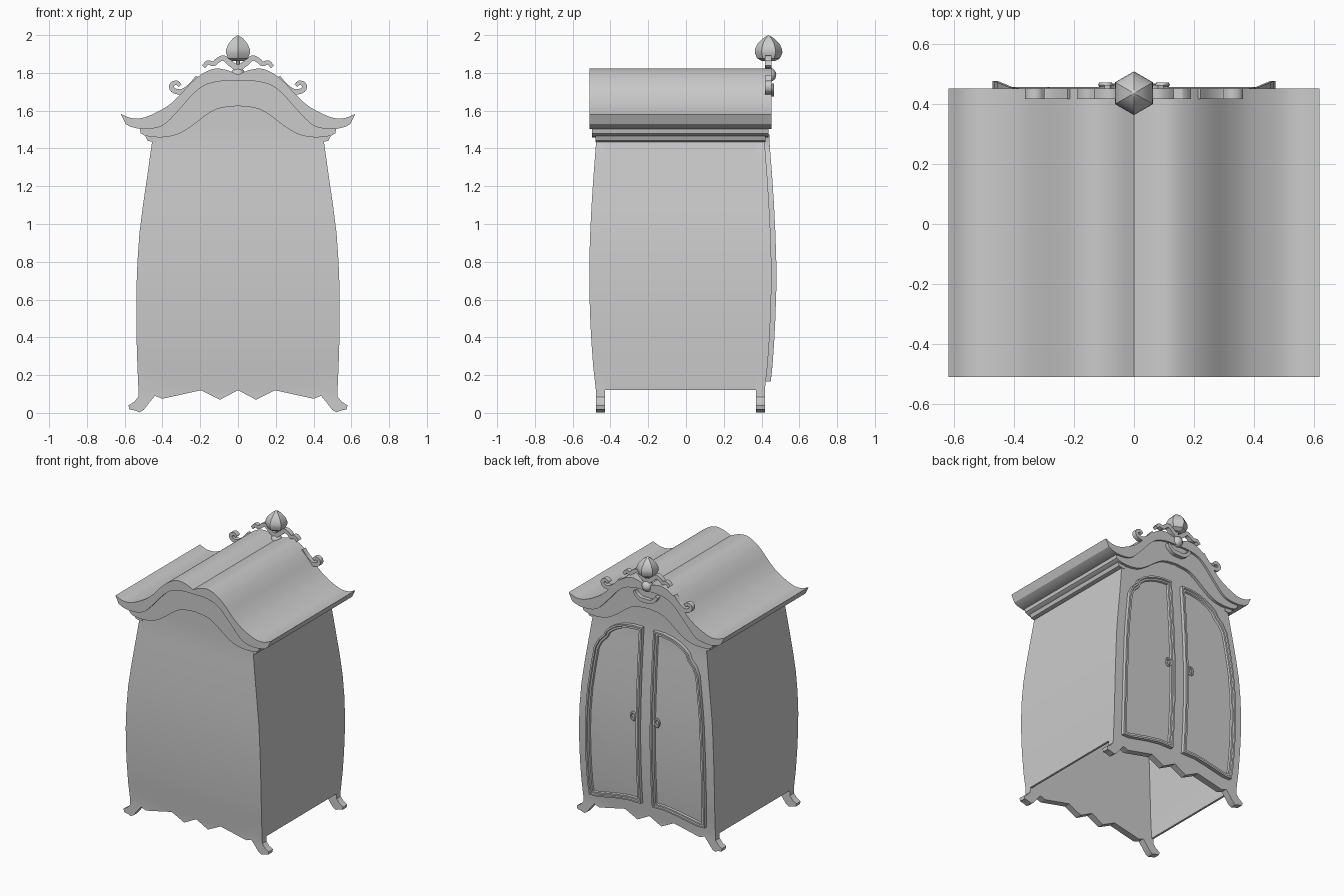
import bpy, bmesh, math
from mathutils import Vector

if "Cube" in bpy.data.objects:
    bpy.data.objects.remove(bpy.data.objects["Cube"])

grey = bpy.data.materials.new("plain_grey")
grey.use_nodes = True
grey.diffuse_color = (0.6, 0.6, 0.6, 1)
grey.node_tree.nodes["Principled BSDF"].inputs["Base Color"].default_value = (0.6, 0.6, 0.6, 1)

MID_Y = -0.03
LEVELS = [0.12, 0.25, 0.38, 0.5, 0.65, 0.8, 0.95, 1.1, 1.25, 1.35, 1.435]
parts = []


def finish(name, bm):
    bmesh.ops.recalc_face_normals(bm, faces=bm.faces)
    mesh = bpy.data.meshes.new(name)
    bm.to_mesh(mesh)
    bm.free()
    mesh.materials.append(grey)
    obj = bpy.data.objects.new(name, mesh)
    bpy.context.collection.objects.link(obj)
    parts.append(obj)
    return obj


def smooth(pts, steps=5):
    """Catmull-Rom curve through the points."""
    p = [Vector(q) for q in pts]
    p = [2 * p[0] - p[1]] + p + [2 * p[-1] - p[-2]]
    out = []
    for a, b, c, d in zip(p, p[1:], p[2:], p[3:]):
        for i in range(steps):
            t = i / steps
            out.append(0.5 * (2 * b + (c - a) * t + (2 * a - 5 * b + 4 * c - d) * t * t
                              + (3 * b - a - 3 * c + d) * t ** 3))
    return [tuple(q) for q in out + [p[-2]]]


def profile(pts):
    """Function giving the first coordinate at a height on the curve."""
    curve = smooth(pts, 4)

    def at(z):
        if z <= curve[0][1]:
            return curve[0][0]
        for (a, za), (b, zb) in zip(curve, curve[1:]):
            if z <= zb:
                return a + (b - a) * (z - za) / (zb - za)
        return curve[-1][0]
    return at


half_depth = profile([(0.447, 0.12), (0.466, 0.3), (0.481, 0.6), (0.481, 0.85),
                      (0.467, 1.15), (0.446, 1.435)])
half_width = profile([(0.527, 0.12), (0.536, 0.35), (0.538, 0.65), (0.522, 0.95),
                      (0.488, 1.2), (0.455, 1.435)])


def mirrored(half):
    return half + [(-x, z) for x, z in reversed(half) if abs(x) > 1e-5]


def prism(name, outline, y0, y1, bow=0, insets=()):
    """Extruded outline; bow = 1 or -1 bends it over the back or front of the body."""
    bm = bmesh.new()
    face = bm.faces.new([bm.verts.new((x, y0, z)) for x, z in outline])
    ext = bmesh.ops.extrude_face_region(bm, geom=[face], use_keep_orig=True)["geom"]
    bmesh.ops.translate(bm, vec=(0, y1 - y0, 0),
                        verts=[v for v in ext if isinstance(v, bmesh.types.BMVert)])
    bmesh.ops.recalc_face_normals(bm, faces=bm.faces)
    cap = [f for f in ext if isinstance(f, bmesh.types.BMFace)][0]
    for width, depth in insets:
        bmesh.ops.inset_individual(bm, faces=[cap], thickness=width, depth=depth,
                                   use_even_offset=True)
    bmesh.ops.triangulate(bm, faces=bm.faces)
    if bow:
        for z in LEVELS:
            bmesh.ops.bisect_plane(bm, geom=bm.verts[:] + bm.edges[:] + bm.faces[:],
                                   plane_co=(0, 0, z), plane_no=(0, 0, 1), dist=1e-5)
        for v in bm.verts:
            v.co.y = MID_Y + bow * (half_depth(v.co.z) + v.co.y)
    return finish(name, bm)


def ribbon(name, path, width, y0, y1):
    """Flat scroll of constant width along a curve, tapering a little at the end."""
    pts = [Vector(p) for p in smooth(path, 4)]
    left, right = [], []
    for i, p in enumerate(pts):
        t = (pts[min(i + 1, len(pts) - 1)] - pts[max(i - 1, 0)]).normalized()
        n = Vector((-t.y, t.x)) * width * 0.5 * (1 - 0.35 * i / len(pts))
        left.append(p + n)
        right.append(p - n)
    bm = bmesh.new()
    grid = [[bm.verts.new((q.x, y, q.y)) for q in side]
            for side, y in ((left, y0), (right, y0), (right, y1), (left, y1))]
    for a, b in zip(grid, grid[1:] + grid[:1]):
        for i in range(len(pts) - 1):
            bm.faces.new((a[i], a[i + 1], b[i + 1], b[i]))
    for end in (0, -1):
        bm.faces.new([g[end] for g in grid])
    return finish(name, bm)


def lathe(name, rings, sides, loc, turn=0.0):
    bm = bmesh.new()
    loops = [[bm.verts.new((loc[0] + r * math.cos(turn + k * math.tau / sides),
                            loc[1] + r * math.sin(turn + k * math.tau / sides), z))
              for k in range(sides)] for r, z in rings]
    for a, b in zip(loops, loops[1:]):
        for k in range(sides):
            j = (k + 1) % sides
            bm.faces.new((a[k], a[j], b[j], b[k]))
    bm.faces.new(loops[0])
    bm.faces.new(loops[-1])
    bmesh.ops.remove_doubles(bm, verts=bm.verts, dist=1e-5)
    return finish(name, bm)


# Gable curves, from the centre outwards
roof_top = smooth([(0, 1.79), (0.06, 1.815), (0.125, 1.822), (0.19, 1.795), (0.25, 1.746),
                   (0.32, 1.67), (0.39, 1.614), (0.49, 1.566), (0.56, 1.56), (0.62, 1.582)])
roof_under = smooth([(0, 1.758), (0.09, 1.756), (0.175, 1.735), (0.24, 1.685), (0.307, 1.61),
                     (0.386, 1.53), (0.45, 1.506), (0.52, 1.503)])
cornice_under = smooth([(0, 1.625), (0.1, 1.612), (0.17, 1.575), (0.25, 1.515),
                        (0.32, 1.475), (0.39, 1.46), (0.455, 1.46)])

# Roof and cornice
prism("roof", mirrored(roof_top + [(0.595, 1.53), (0.57, 1.515)] + roof_under[::-1]),
      -0.512, 0.452)
prism("cornice", mirrored(roof_under + [(0.515, 1.48), (0.495, 1.468)] + cornice_under[::-1]),
      -0.497, 0.437)
for s, side in ((1, "left"), (-1, "right")):
    prism(side + "_cornice_strip", [(s * x, z) for x, z in
          ((0.43, 1.465), (0.49, 1.465), (0.48, 1.442), (0.455, 1.435), (0.43, 1.435))],
          -0.48, 0.42)

# Front and back panels with their aprons and curled feet
edge = [(half_width(z), z) for z in reversed(LEVELS)]
foot = [(0.528, 0.085), (0.55, 0.058), (0.58, 0.04), (0.575, 0.018), (0.55, 0.014), (0.52, 0.003),
        (0.5, 0.015), (0.465, 0.06), (0.44, 0.09), (0.4, 0.075), (0.195, 0.12), (0.095, 0.07),
        (0, 0.12)]
panel = mirrored([(x, z + 0.02) for x, z in cornice_under[:-1]] + edge + foot)
prism("front_panel", panel, -0.047, 0, bow=-1)
prism("back_panel", panel, -0.047, 0, bow=1)

# Curved side walls
for s, side in ((1, "left"), (-1, "right")):
    bm = bmesh.new()
    rows = [[bm.verts.new((s * (half_width(z) - d), MID_Y + e * (half_depth(z) - 0.004), z))
             for d, e in ((0, -1), (0, 1), (0.015, 1), (0.015, -1))] for z in LEVELS]
    for a, b in zip(rows, rows[1:]):
        for k in range(4):
            bm.faces.new((a[k], a[k - 1], b[k - 1], b[k]))
    bm.faces.new(rows[0])
    bm.faces.new(rows[-1])
    finish(side + "_wall", bm)

# Doors with moulded frames and ring knobs
door = [(0.045, 0.21), (0.045, 1.475)] + smooth([(0.12, 1.475), (0.2, 1.46), (0.28, 1.425),
        (0.33, 1.385)], 3) + [(0.345, 1.35), (0.385, 1.31)]
door += [(half_width(z) - 0.065, z) for z in reversed(LEVELS[1:9])]
door += [(0.46, 0.165), (0.4, 0.165), (0.25, 0.195), (0.15, 0.21)]
for s, side in ((1, "left"), (-1, "right")):
    prism(side + "_door", [(s * x, z) for x, z in door], -0.01, 0.026, bow=1,
          insets=((0.012, 0), (0.004, -0.008), (0.012, 0), (0.004, -0.012)))
    bpy.ops.mesh.primitive_torus_add(major_segments=16, minor_segments=6, major_radius=0.021,
                                     minor_radius=0.008, rotation=(math.pi / 2, 0, 0),
                                     location=(s * 0.095, MID_Y + half_depth(0.835) + 0.014, 0.835))
    knob = bpy.context.object
    knob.name = side + "_door_knob"
    knob.scale = (0.85, 1.2, 1)
    knob.data.materials.append(grey)
    parts.append(knob)

# Crest ornament: finial, stem, ball and scrolls
FINIAL_Y = 0.437
lathe("finial", [(0.035, 1.863), (0.06, 1.877), (0.073, 1.905), (0.072, 1.925), (0.058, 1.955),
                 (0.03, 1.983), (0, 2.0)], 6, (0, FINIAL_Y), math.pi / 2)
lathe("finial_stem", [(0.01, 1.77), (0.01, 1.87)], 8, (0, FINIAL_Y))
lathe("crest_ball", [(0.038 * math.sin(a * math.pi / 8), 1.79 - 0.038 * math.cos(a * math.pi / 8))
                     for a in range(9)], 12, (0, 0.44))
scrolls = {
    "crest_arm": ([(0.0, 1.822), (0.04, 1.85), (0.075, 1.878), (0.105, 1.868), (0.13, 1.848),
                   (0.16, 1.855), (0.182, 1.832)], 0.032),
    "side_scroll": ([(0.21, 1.775), (0.25, 1.73), (0.3, 1.7), (0.345, 1.71), (0.35, 1.738),
                     (0.325, 1.748), (0.307, 1.733)], 0.032),
    "swag": ([(0, 1.69), (0.04, 1.692), (0.075, 1.715), (0.09, 1.74)], 0.03),
}
for label, (path, width) in scrolls.items():
    for s, side in ((1, "left"), (-1, "right")):
        back = 0.465 if label == "swag" else 0.452
        ribbon(side + "_" + label, [(s * x, z) for x, z in path], width, 0.418, back)

# Smooth shading on the curved surfaces
bpy.ops.object.select_all(action='DESELECT')
for obj in parts:
    obj.select_set(True)
bpy.context.view_layer.objects.active = parts[0]
bpy.ops.object.shade_smooth_by_angle(angle=math.radians(30))
